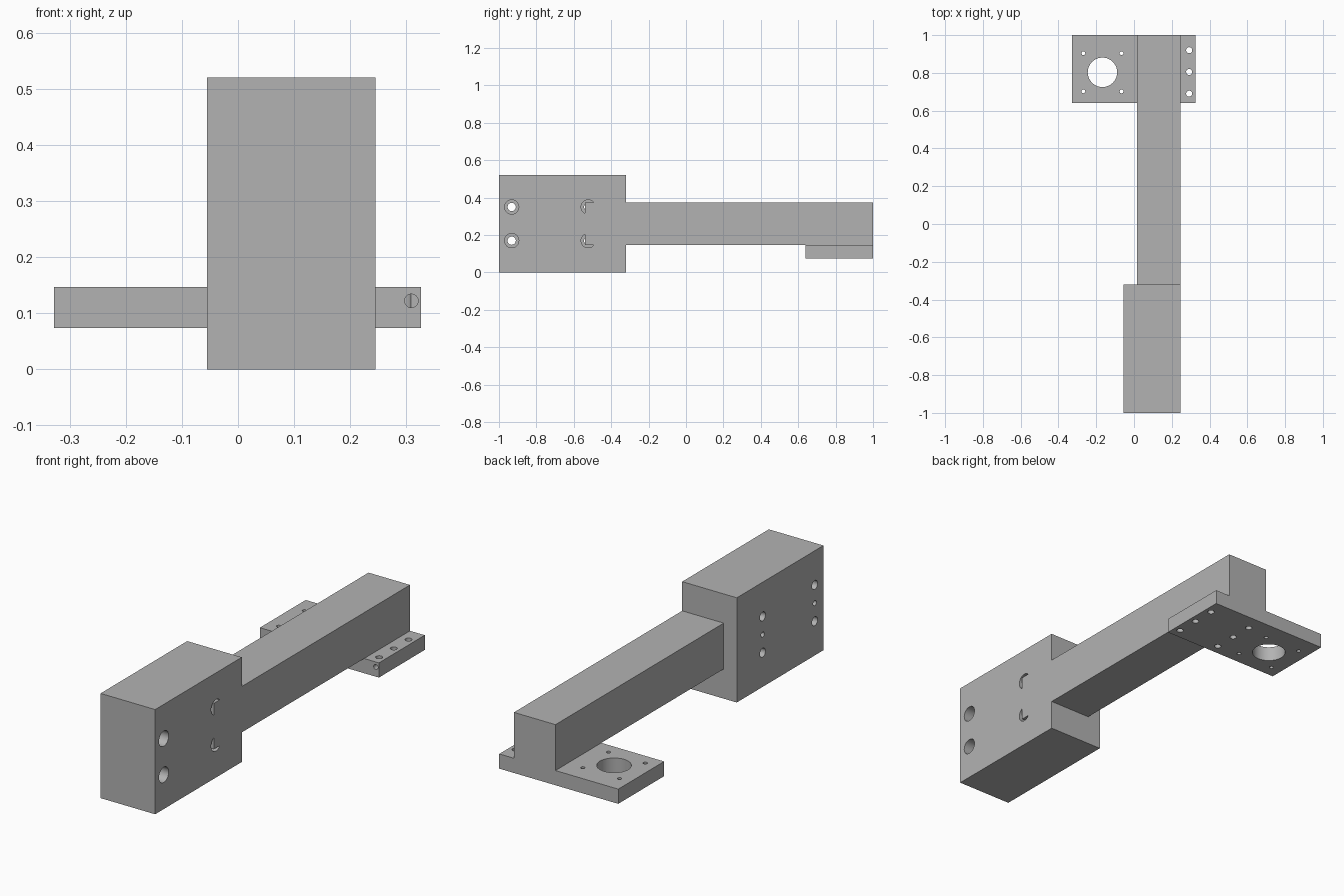
import bpy
from math import pi
from mathutils import Vector

if "Cube" in bpy.data.objects:
    bpy.data.objects.remove(bpy.data.objects["Cube"])

grey = bpy.data.materials.new("plain_grey")
grey.use_nodes = True
grey.diffuse_color = (0.45, 0.45, 0.45, 1)
grey.node_tree.nodes["Principled BSDF"].inputs["Base Color"].default_value = (0.45, 0.45, 0.45, 1)


def box(name, low, high):
    low, high = Vector(low), Vector(high)
    bpy.ops.mesh.primitive_cube_add(size=1, location=(low + high) / 2)
    ob = bpy.context.object
    ob.name = name
    ob.scale = high - low
    bpy.ops.object.transform_apply(location=False, rotation=False, scale=True)
    ob.data.materials.append(grey)
    return ob


def rod(start, end, radius):
    """Cylinder cutter running between two points."""
    start, end = Vector(start), Vector(end)
    axis = end - start
    bpy.ops.mesh.primitive_cylinder_add(vertices=40, radius=radius, depth=axis.length,
                                        location=(start + end) / 2)
    ob = bpy.context.object
    ob.rotation_euler = axis.to_track_quat('Z', 'Y').to_euler()
    ob.data.materials.append(grey)
    return ob


def cut(target, cutter):
    cutter.hide_render = True
    mod = target.modifiers.new("cut", 'BOOLEAN')
    mod.operation = 'DIFFERENCE'
    mod.solver = 'EXACT'
    mod.object = cutter
    bpy.context.view_layer.objects.active = target
    bpy.ops.object.modifier_apply(modifier=mod.name)
    bpy.data.objects.remove(cutter)


def drill_down(target, x, y, radius):
    cut(target, rod((x, y, 0), (x, y, 0.3), radius))


def finish(ob):
    bpy.ops.object.select_all(action='DESELECT')
    ob.select_set(True)
    bpy.context.view_layer.objects.active = ob
    bpy.ops.object.shade_smooth_by_angle(angle=pi / 6)


LEFT, INNER, RIGHT = -0.055, 0.017, 0.245
BEAM_LOW, BEAM_HIGH = 0.147, 0.375
BEAM_START = -0.54

# Clamp block with bolt holes, counterbores and dowel holes
block = box("clamp_block", (LEFT, -1, 0), (RIGHT, -0.32, 0.52))
for y in (-0.932, -0.523):
    for z in (0.17, 0.35):
        cut(block, rod((LEFT - 0.1, y, z), (RIGHT + 0.1, y, z), 0.022))
        cut(block, rod((RIGHT - 0.1, y, z), (RIGHT + 0.1, y, z), 0.038))
    cut(block, rod((LEFT - 0.1, y, 0.26), (LEFT + 0.1, y, 0.26), 0.013))

# Pocket that receives the beam
cut(block, box("pocket_cutter", (INNER, BEAM_START, BEAM_LOW), (RIGHT + 0.1, 0, BEAM_HIGH)))
finish(block)

# Long square beam
beam = box("beam", (INNER, BEAM_START, BEAM_LOW), (RIGHT, 1, BEAM_HIGH))

# Mounting plate under the far end
plate = box("mounting_plate", (-0.328, 0.64, 0.074), (0.326, 1, BEAM_LOW))
drill_down(plate, -0.167, 0.803, 0.078)
for x in (-0.268, -0.066):
    for y in (0.702, 0.904):
        drill_down(plate, x, y, 0.01)
for x in (0.057, 0.292):
    for y in (0.69, 0.805, 0.92):
        drill_down(plate, x, y, 0.016)

# Set screw hole in the plate's front edge
cut(plate, rod((0.309, 0.5, 0.122), (0.309, 0.69, 0.122), 0.012))
finish(plate)
